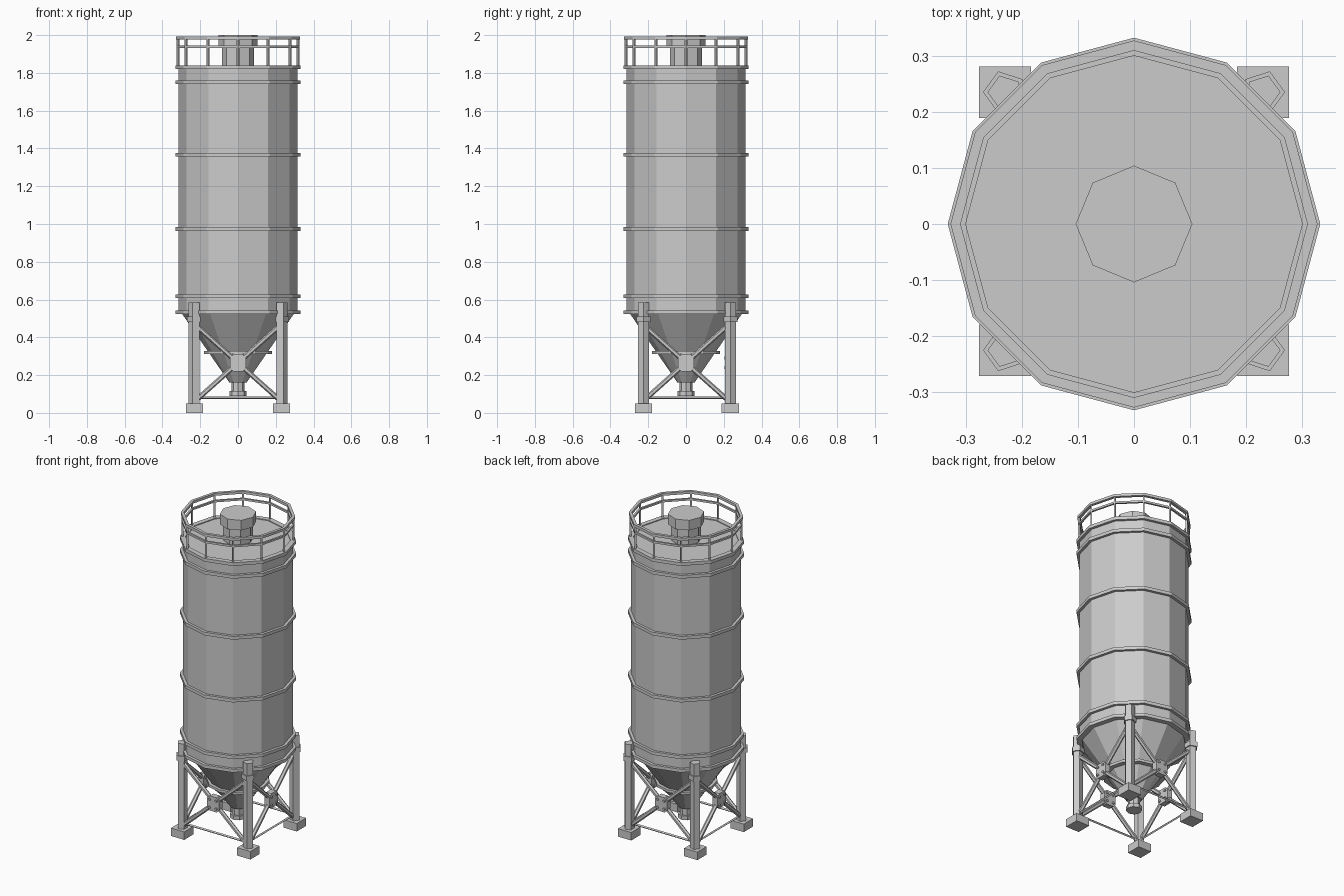
import bpy, bmesh
from math import pi, cos, sin
from mathutils import Vector, Matrix

cube = bpy.data.objects.get("Cube")
if cube:
    bpy.data.objects.remove(cube)

steel = bpy.data.materials.new("grey steel")
steel.use_nodes = True
GREY = (0.6, 0.6, 0.6, 1)
steel.diffuse_color = GREY
steel.node_tree.nodes["Principled BSDF"].inputs["Base Color"].default_value = GREY


def finish(name, bm):
    bmesh.ops.recalc_face_normals(bm, faces=bm.faces)
    mesh = bpy.data.meshes.new(name)
    bm.to_mesh(mesh)
    bm.free()
    mesh.materials.append(steel)
    obj = bpy.data.objects.new(name, mesh)
    bpy.context.collection.objects.link(obj)
    return obj


def lathe(name, profile, sides, centre=(0, 0), phase=0.0, closed=False):
    """Turn (radius, z) points into a faceted solid or a closed ring."""
    bm = bmesh.new()
    loops = []
    for r, z in profile:
        loops.append([bm.verts.new((centre[0] + r * cos(phase + 2 * pi * i / sides),
                                    centre[1] + r * sin(phase + 2 * pi * i / sides), z))
                      for i in range(sides)])
    pairs = list(zip(loops, loops[1:]))
    if closed:
        pairs.append((loops[-1], loops[0]))
    else:
        bm.faces.new(loops[0][::-1])
        bm.faces.new(loops[-1])
    for a, b in pairs:
        for i in range(sides):
            j = (i + 1) % sides
            bm.faces.new((a[i], a[j], b[j], b[i]))
    return finish(name, bm)


def hoop(name, inner, outer, low, high):
    return lathe(name, [(inner, low), (outer, low), (outer, high), (inner, high)], 12, closed=True)


def box(name, centre, size):
    bm = bmesh.new()
    bmesh.ops.create_cube(bm, size=1, matrix=Matrix.Translation(centre) @ Matrix.Diagonal((*size, 1)))
    return finish(name, bm)


def rod(name, start, end, radius, sides=6):
    start, end = Vector(start), Vector(end)
    axis = end - start
    turn = axis.to_track_quat('Z', 'Y').to_matrix().to_4x4()
    bm = bmesh.new()
    bmesh.ops.create_cone(bm, cap_ends=True, segments=sides, radius1=radius, radius2=radius,
                          depth=axis.length, matrix=Matrix.Translation((start + end) / 2) @ turn)
    return finish(name, bm)


# Tank, hopper and outlet
lathe("tank", [(0.315, 0.53), (0.315, 1.835)], 12)
lathe("hopper", [(0.3, 0.53), (0.045, 0.16)], 12)
hoop("hopper_band", 0.14, 0.18, 0.312, 0.328)
lathe("outlet", [(0.035, 0.17), (0.035, 0.115), (0.046, 0.115), (0.046, 0.09)], 8)

# Bands around the tank
for z in (0.533, 0.617, 0.973, 1.367, 1.75, 1.83):
    hoop("tank_band", 0.3, 0.332, z - 0.01, z + 0.01)

# Roof vent
lathe("vent_stem", [(0.086, 1.83), (0.086, 1.95)], 8)
lathe("vent_cap", [(0.104, 1.937), (0.104, 2.0)], 8)

# Railing
hoop("top_rail", 0.309, 0.327, 1.976, 1.992)
hoop("middle_rail", 0.312, 0.324, 1.933, 1.945)
for i in range(12):
    a = i * pi / 6
    x, y = 0.318 * cos(a), 0.318 * sin(a)
    rod("rail_post", (x, y, 1.83), (x, y, 1.985), 0.007, 4)

# Legs with feet and collars
LEG = 0.23
for sx in (-1, 1):
    for sy in (-1, 1):
        at = (sx * LEG, sy * LEG + 0.005)
        phase = 0 if sx > 0 else pi
        box("foot", (*at, 0.025), (0.092, 0.092, 0.05))
        lathe("leg", [(0.031, 0.05), (0.031, 0.585)], 5, at, phase)
        lathe("leg_collar", [(0.039, 0.48), (0.039, 0.51)], 5, at, phase)

# Cross bracing, repeated on the four sides
for k in range(4):
    spin = Matrix.Rotation(k * pi / 2, 4, 'Z')
    parts = [rod("lower_tie", (-LEG, -LEG, 0.08), (LEG, -LEG, 0.08), 0.007, 4)]
    for s in (-1, 1):
        parts.append(rod("cross_brace", (-s * LEG, -LEG, 0.06), (s * LEG, -LEG, 0.47), 0.013))
    bm = bmesh.new()
    bmesh.ops.create_cube(bm, size=1, matrix=Matrix.Translation((0, -LEG, 0.265))
                          @ Matrix.Diagonal((0.084, 0.036, 0.092, 1)))
    corners = [e for e in bm.edges if abs(e.verts[0].co.y - e.verts[1].co.y) > 0.01]
    bmesh.ops.bevel(bm, geom=corners, offset=0.018, segments=1, affect='EDGES')
    parts.append(finish("brace_plate", bm))
    for sx in (-1, 1):
        for sz in (-1, 1):
            x, z = sx * 0.023, 0.265 + sz * 0.025
            parts.append(rod("bolt", (x, -LEG - 0.025, z), (x, -LEG + 0.025, z), 0.008))
    for part in parts:
        part.data.transform(spin)
